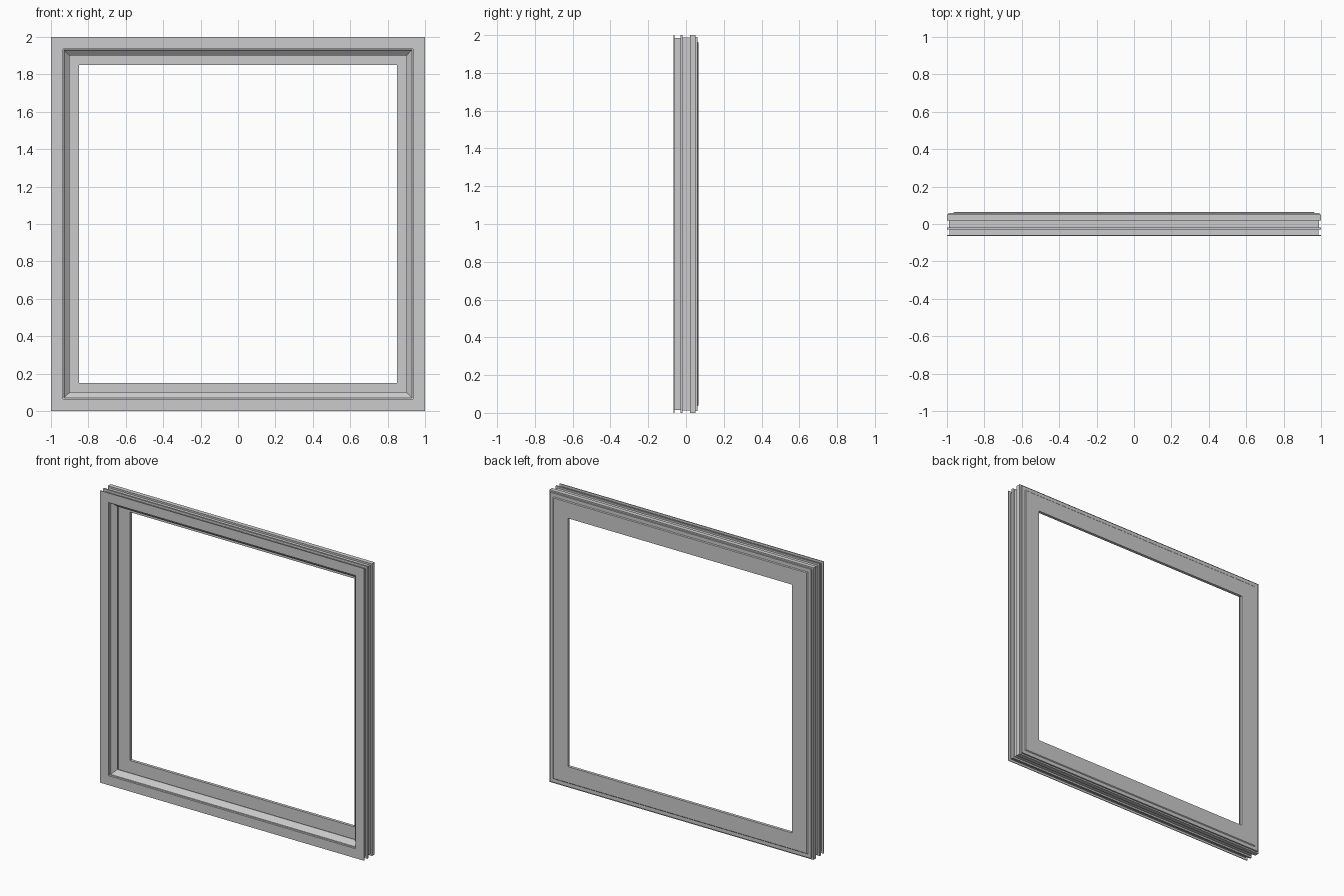
import bpy, bmesh

if "Cube" in bpy.data.objects:
    bpy.data.objects.remove(bpy.data.objects["Cube"])

HALF = 1.0  # half of the outer square side


def square_ring(name, profile):
    """Sweep a closed profile of (inset from outer edge, y) round a square with mitred corners."""
    bm = bmesh.new()
    rings = []
    for sx, sz in ((-1, -1), (1, -1), (1, 1), (-1, 1)):
        rings.append([bm.verts.new((sx * (HALF - d), y, HALF + sz * (HALF - d)))
                      for d, y in profile])
    n = len(profile)
    for i in range(4):
        a, b = rings[i], rings[(i + 1) % 4]
        for j in range(n):
            k = (j + 1) % n
            bm.faces.new((a[j], a[k], b[k], b[j]))
    bmesh.ops.recalc_face_normals(bm, faces=bm.faces)
    mesh = bpy.data.meshes.new(name)
    bm.to_mesh(mesh)
    bm.free()
    obj = bpy.data.objects.new(name, mesh)
    bpy.context.collection.objects.link(obj)
    return obj


# Main frame: front flange, outer fins and grooves, rear sheet with glazing channel
square_ring("window_frame", [
    (0.0, -0.065), (0.0, -0.06), (0.015, -0.06), (0.015, -0.03),
    (0.0, -0.03), (0.0, -0.018), (0.012, -0.018), (0.012, 0.02),
    (0.0, 0.02), (0.0, 0.05), (0.01, 0.05), (0.01, 0.06),
    (0.035, 0.06), (0.04, 0.065), (0.15, 0.065), (0.15, 0.045),
    (0.062, 0.045), (0.062, -0.02), (0.065, -0.02), (0.065, -0.065),
])

# Sloped glazing bead standing in front of the channel
square_ring("glazing_bead", [
    (0.0635, -0.052), (0.07, -0.05), (0.075, -0.042), (0.1, -0.02),
    (0.1, -0.012), (0.0615, -0.012), (0.0615, -0.03), (0.0635, -0.03),
])
